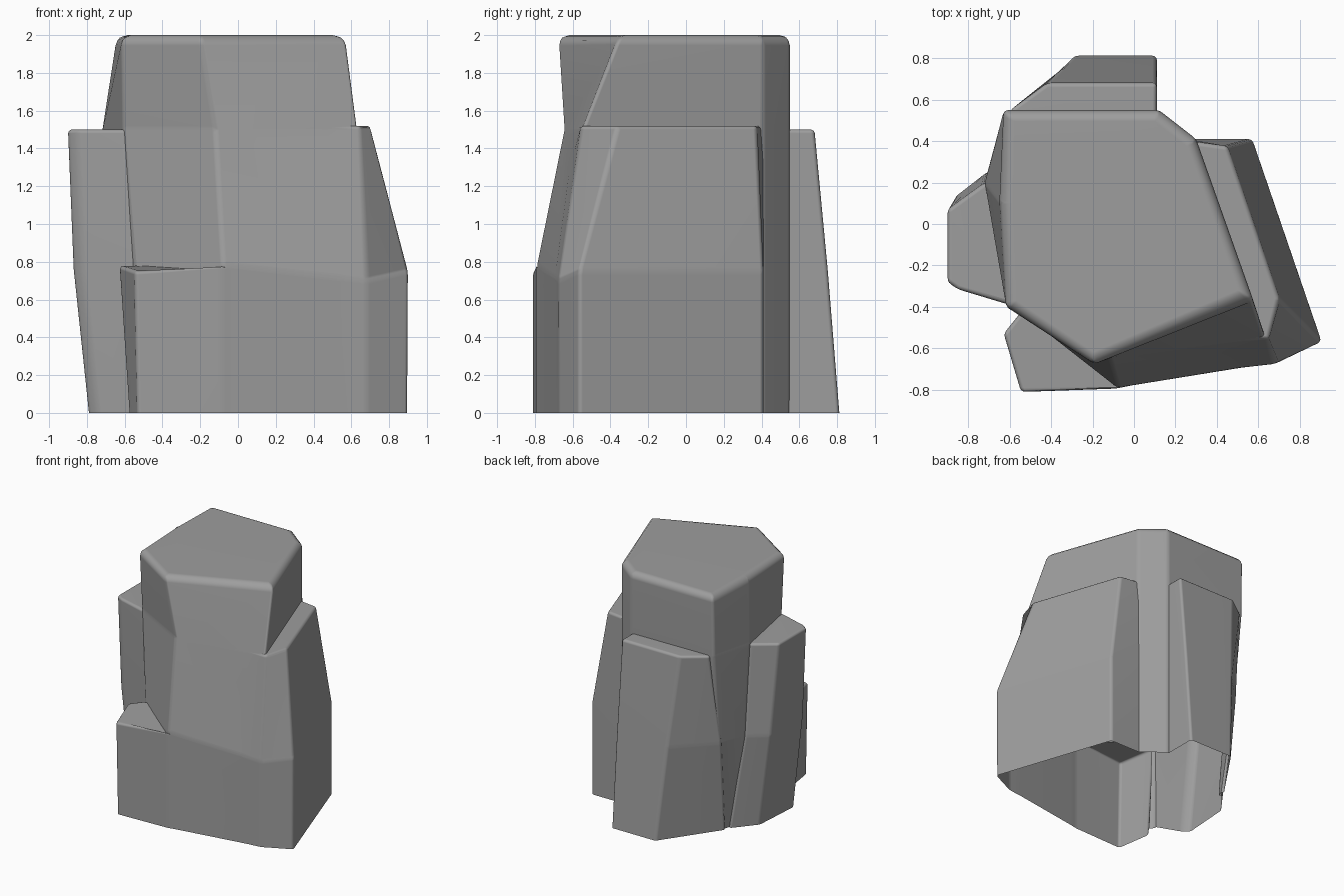
import bpy, bmesh, math

old = bpy.data.objects.get("Cube")
if old:
    bpy.data.objects.remove(old, do_unlink=True)

stone = bpy.data.materials.new("grey stone")
stone.use_nodes = True
stone.diffuse_color = (0.34, 0.34, 0.34, 1)
stone.node_tree.nodes["Principled BSDF"].inputs["Base Color"].default_value = stone.diffuse_color


def loft(name, rings, rim):
    """Join horizontal rings (z, points) into a solid with softened edges.
    A point may carry its own height as a third number."""
    bm = bmesh.new()
    loops = [[bm.verts.new((p[0], p[1], p[2] if len(p) > 2 else z)) for p in pts]
             for z, pts in rings]
    for a, b in zip(loops, loops[1:]):
        for i in range(len(a)):
            j = (i + 1) % len(a)
            bm.faces.new((a[i], a[j], b[j], b[i]))
    top = bm.faces.new(loops[-1])
    bm.faces.new(loops[0][::-1])
    bmesh.ops.recalc_face_normals(bm, faces=bm.faces)
    weight = bm.edges.layers.float.new("bevel_weight_edge")
    rim_edges = set(top.edges)
    for e in bm.edges:
        if e in rim_edges:
            e[weight] = 1.0
        elif e.calc_face_angle(0) > math.radians(8):
            e[weight] = 0.02 / rim
    mesh = bpy.data.meshes.new(name)
    bm.to_mesh(mesh)
    bm.free()
    mesh.materials.append(stone)
    obj = bpy.data.objects.new(name, mesh)
    bpy.context.collection.objects.link(obj)
    bev = obj.modifiers.new("soft edges", 'BEVEL')
    bev.limit_method = 'WEIGHT'
    bev.width = rim
    bev.segments = 3
    return obj


BASE = -0.1  # parts run below ground and are trimmed there

# Main column: back left, left, front left, front, front right, two back right corners
core = loft("rock", [
    (BASE, [(-.57, .36), (-.62, .2), (-.54, -.42), (-.08, -.79), (.6, -.68), (.3, .41), (.12, .55)]),
    (.76, [(-.62, .46), (-.71, .24), (-.55, -.42), (-.08, -.79, .79), (.6, -.68, .71), (.3, .41), (.12, .55)]),
    (1.5, [(-.63, .54), (-.72, .2), (-.61, -.38), (-.12, -.645), (.635, -.55), (.3, .41), (.12, .55)]),
    (2.0, [(-.63, .55), (-.64, .1), (-.62, -.4), (-.2, -.68), (.57, -.35), (.3, .41), (.12, .55)]),
], .055)

# Large leaning slab on the left side, running flush into the column's front
side = [(.2, .41), (.1, -.74), (.68, -.672), (.9, -.567), (.57, .41)]
left_slab = loft("left_slab", [
    (BASE, side),
    (.75, [(.2, .41), (.1, -.74, .775), (.68, -.675, .70), (.905, -.567), (.57, .41)]),
    (1.52, [(.2, .41), (.1, -.59), (.65, -.556), (.7, -.36), (.45, .375)]),
], .02)

# Slab against the back
back_slab = loft("back_slab", [
    (BASE, [(.11, .3), (.11, .82), (-.28, .82), (-.6, .34), (-.5, .25)]),
    (.76, [(.11, .3), (.11, .75), (-.35, .75), (-.64, .45), (-.5, .3)]),
    (1.5, [(.11, .3), (.11, .68), (-.42, .68), (-.6, .55), (-.5, .3)]),
], .02)

# Slab on the right side, narrowing downwards
right_slab = loft("right_slab", [
    (BASE, [(-.75, .13), (-.78, -.27), (-.73, -.31), (-.5, -.4), (-.4, 0), (-.6, .32)]),
    (.76, [(-.865, .13), (-.87, -.28), (-.82, -.32), (-.54, -.41), (-.4, 0), (-.71, .25)]),
    (1.5, [(-.9, .07), (-.9, -.28), (-.85, -.315), (-.6, -.39), (-.4, 0), (-.72, .2)]),
], .02)

# Low block at the front, blending into the column's front corner
front_block = loft("front_block", [
    (BASE, [(-.57, -.52), (-.53, -.81), (-.085, -.794), (.15, -.745), (0, -.4), (-.5, -.42)]),
    (.76, [(-.63, -.53, .78), (-.545, -.81, .75), (-.085, -.794, .785), (.15, -.745, .75),
           (0, -.4), (-.55, -.43, .78)]),
], .02)

# Fuse everything into one shell
parts = [left_slab, back_slab, right_slab, front_block]
for part in parts:
    mod = core.modifiers.new(part.name, 'BOOLEAN')
    mod.operation = 'UNION'
    mod.solver = 'EXACT'
    mod.object = part
bpy.context.view_layer.update()
fused = bpy.data.meshes.new_from_object(
    core.evaluated_get(bpy.context.evaluated_depsgraph_get()))
core.modifiers.clear()
core.data = fused
for part in parts:
    bpy.data.objects.remove(part, do_unlink=True)

# Trim at the ground, leaving the underside open
bm = bmesh.new()
bm.from_mesh(fused)
bmesh.ops.bisect_plane(bm, geom=bm.verts[:] + bm.edges[:] + bm.faces[:], dist=1e-5,
                       plane_co=(0, 0, 0), plane_no=(0, 0, -1), clear_outer=True)
bm.to_mesh(fused)
bm.free()

# Flat-looking planes with soft rounded edges
bpy.ops.object.select_all(action='DESELECT')
core.select_set(True)
bpy.context.view_layer.objects.active = core
bpy.ops.object.shade_smooth_by_angle(angle=math.radians(40))
shade = core.modifiers.new("flat planes", 'WEIGHTED_NORMAL')
shade.keep_sharp = True
